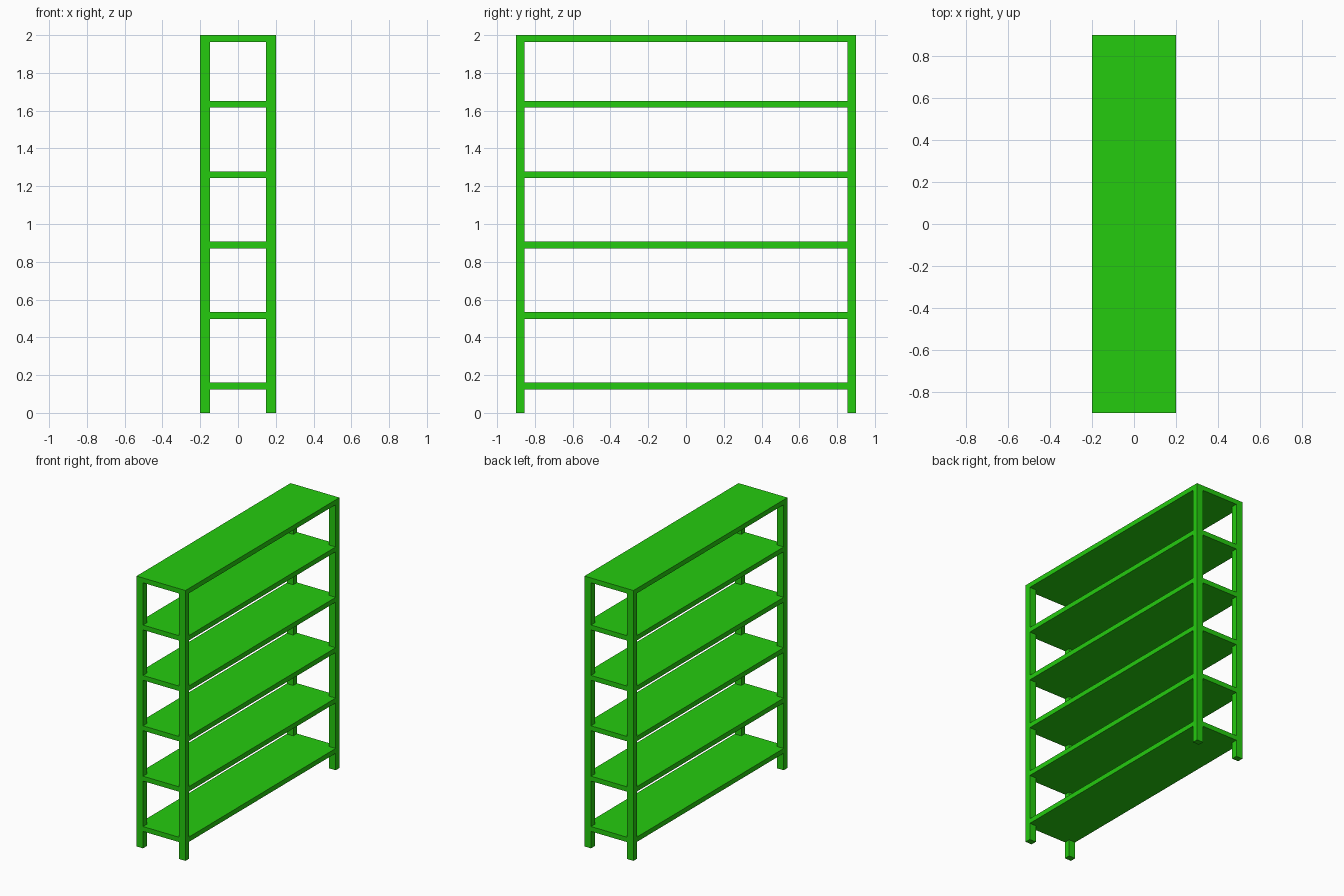
import bpy
import bmesh

cube = bpy.data.objects.get("Cube")
if cube:
    bpy.data.objects.remove(cube, do_unlink=True)

HX, HY = 0.2, 0.9            # half width and half length of the rack
LEG_X, LEG_Y = 0.053, 0.044  # leg cross-section
THICK = 0.036                # shelf thickness
HEIGHT = 2.0

green = bpy.data.materials.new("bright_green")
green.use_nodes = True
colour = (0.018, 0.6, 0.0045, 1)
green.diffuse_color = colour
green.node_tree.nodes["Principled BSDF"].inputs["Base Color"].default_value = colour


def prism(name, outline, z0, z1):
    """Extrude a flat outline from z0 up to z1."""
    bm = bmesh.new()
    face = bm.faces.new([bm.verts.new((x, y, z0)) for x, y in outline])
    top = bmesh.ops.extrude_face_region(bm, geom=[face])["geom"]
    verts = [v for v in top if isinstance(v, bmesh.types.BMVert)]
    bmesh.ops.translate(bm, verts=verts, vec=(0, 0, z1 - z0))
    bmesh.ops.recalc_face_normals(bm, faces=bm.faces)
    mesh = bpy.data.meshes.new(name)
    bm.to_mesh(mesh)
    bm.free()
    mesh.materials.append(green)
    obj = bpy.data.objects.new(name, mesh)
    bpy.context.collection.objects.link(obj)
    return obj


def rectangle(x0, x1, y0, y1):
    return [(x0, y0), (x1, y0), (x1, y1), (x0, y1)]


# Corner legs, carrying the top board
for sx, side in ((1, "left"), (-1, "right")):
    for sy, end in ((-1, "front"), (1, "back")):
        prism(f"{end}_{side}_leg",
              rectangle(sx * (HX - LEG_X), sx * HX, sy * (HY - LEG_Y), sy * HY),
              0, HEIGHT - THICK)

# Top board
prism("top_shelf", rectangle(-HX, HX, -HY, HY), HEIGHT - THICK, HEIGHT)

# Lower shelves, notched at the corners around the legs
ix, iy = HX - LEG_X, HY - LEG_Y
quarter = [(HX, iy), (ix, iy), (ix, HY)]
notched = []
for sx, sy in ((1, 1), (-1, 1), (-1, -1), (1, -1)):
    corner = [(sx * x, sy * y) for x, y in quarter]
    notched += corner if sx * sy > 0 else corner[::-1]
for i in range(5):
    z = 0.125 + i * 0.3727
    prism(f"shelf_{i + 1}", notched, z, z + THICK)
